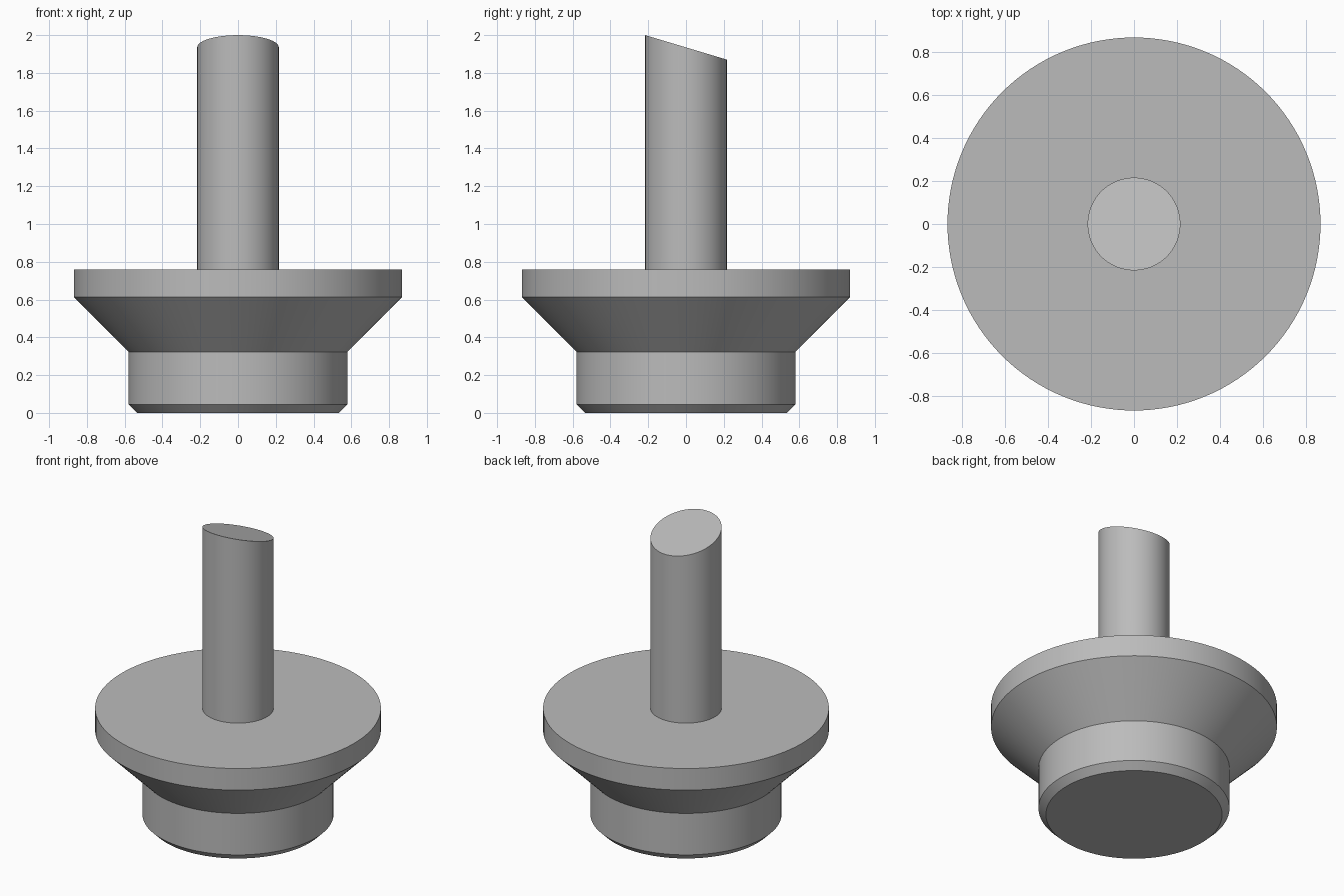
import bpy
import bmesh
from math import cos, sin, tau, radians

SEGMENTS = 128

cube = bpy.data.objects.get("Cube")
if cube:
    bpy.data.objects.remove(cube, do_unlink=True)

# Plain grey finish
grey = bpy.data.materials.new("plain_grey")
grey.use_nodes = True
colour = (0.5, 0.5, 0.5, 1)
grey.diffuse_color = colour
grey.node_tree.nodes["Principled BSDF"].inputs["Base Color"].default_value = colour


def lathe(name, profile, top_slope=0.0):
    """Turn a (radius, z) profile into a capped solid; the top ring may slope along y."""
    bm = bmesh.new()
    rings = []
    for i, (r, z) in enumerate(profile):
        slope = top_slope if i == len(profile) - 1 else 0
        angles = [tau * k / SEGMENTS for k in range(SEGMENTS)]
        rings.append([bm.verts.new((r * cos(a), r * sin(a), z + slope * r * sin(a)))
                      for a in angles])
    for low, high in zip(rings, rings[1:]):
        for k in range(SEGMENTS):
            n = (k + 1) % SEGMENTS
            bm.faces.new((low[k], low[n], high[n], high[k]))
    bm.faces.new(rings[0][::-1])
    bm.faces.new(rings[-1])
    mesh = bpy.data.meshes.new(name)
    bm.to_mesh(mesh)
    bm.free()
    mesh.materials.append(grey)
    obj = bpy.data.objects.new(name, mesh)
    bpy.context.collection.objects.link(obj)
    bpy.ops.object.select_all(action="DESELECT")
    obj.select_set(True)
    bpy.context.view_layer.objects.active = obj
    bpy.ops.object.shade_smooth_by_angle(angle=radians(25))
    return obj


# Chamfered foot, flared cone and wide rim
lathe("flared_base", [(0.535, 0), (0.58, 0.045), (0.58, 0.323),
                      (0.868, 0.613), (0.868, 0.758)])

# Upright stem with a slanted end, high at the front
lathe("stem", [(0.216, 0.74), (0.216, 1.935)], top_slope=-0.30)
